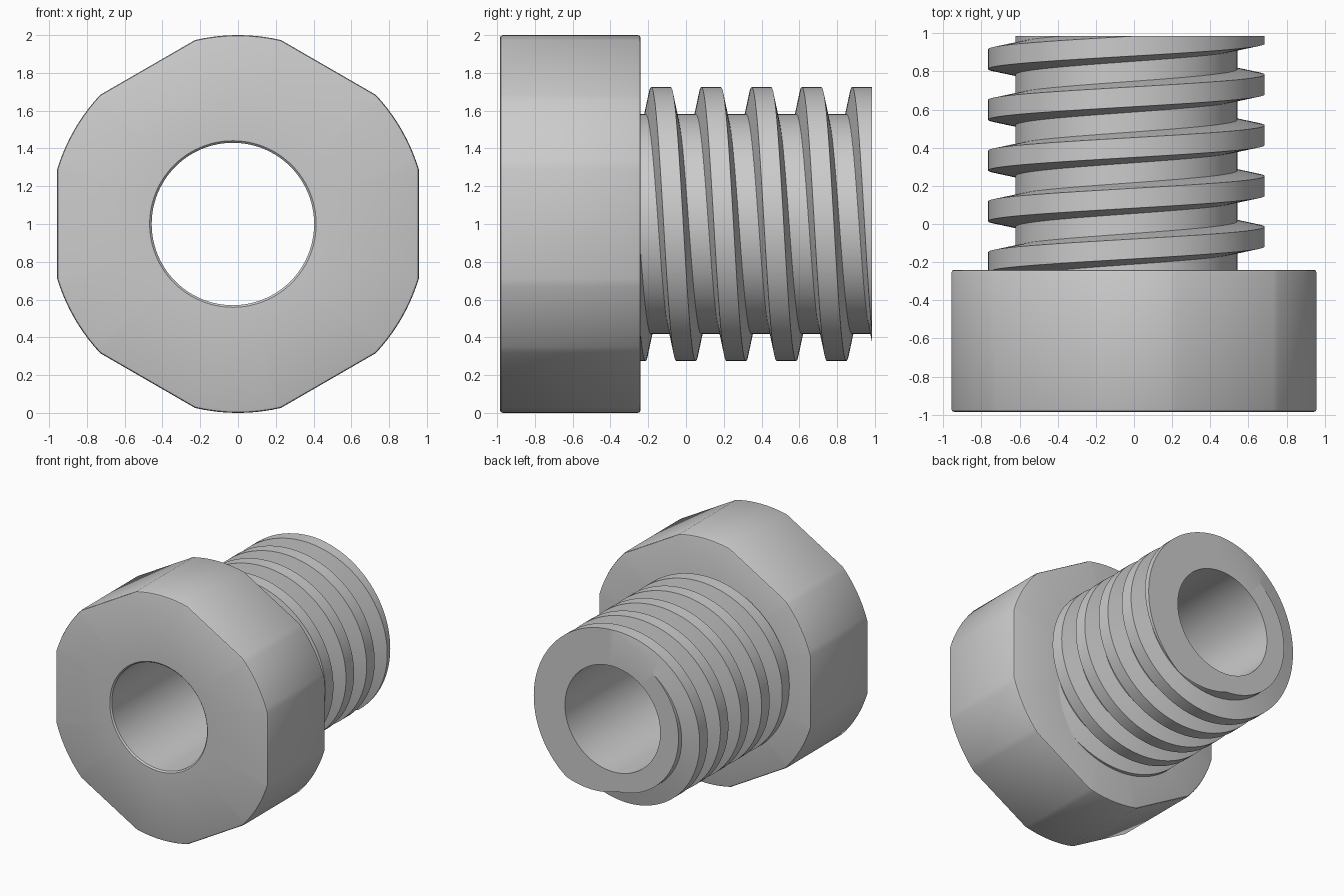
import bpy, bmesh, math
from math import sin, cos, pi
from mathutils import Vector

cube = bpy.data.objects.get("Cube")
if cube:
    bpy.data.objects.remove(cube, do_unlink=True)

steel = bpy.data.materials.new("grey metal")
steel.use_nodes = True
GREY = (0.6, 0.6, 0.6, 1)
steel.diffuse_color = GREY
steel.node_tree.nodes["Principled BSDF"].inputs["Base Color"].default_value = GREY

FRONT, HEAD_BACK, BACK = -0.985, -0.24, 0.985
BORE_X, BORE_R, BEVEL = -0.027, 0.43, 0.014
SHANK_X, ROOT_R, CREST_R, PITCH = -0.04, 0.582, 0.725, 0.266
SEG = 96


def finish(name, bm):
    bmesh.ops.recalc_face_normals(bm, faces=bm.faces)
    mesh = bpy.data.meshes.new(name)
    bm.to_mesh(mesh)
    bm.free()
    mesh.materials.append(steel)
    obj = bpy.data.objects.new(name, mesh)
    bpy.context.collection.objects.link(obj)
    bpy.ops.object.select_all(action="DESELECT")
    obj.select_set(True)
    bpy.context.view_layer.objects.active = obj
    bpy.ops.object.shade_smooth_by_angle(angle=math.radians(32))


def ring(bm, points, y):
    """Closed loop of vertices from (x, z) points at depth y."""
    return [bm.verts.new((x, y, z)) for x, z in points]


def close(bm, verts):
    return [bm.edges.new((a, b)) for a, b in zip(verts, verts[1:] + verts[:1])]


def loft(bm, a, b):
    for i in range(len(a)):
        j = (i + 1) % len(a)
        bm.faces.new((a[i], a[j], b[j], b[i]))


def circle(x, r):
    return [(x + r * cos(2 * pi * i / SEG), 1 + r * sin(2 * pi * i / SEG))
            for i in range(SEG)]


def edges_of(bm, verts):
    return [bm.edges.get((a, b)) for a, b in zip(verts, verts[1:] + verts[:1])]


def head_outline(inset):
    """Circle with six flats cut into it."""
    half = math.acos(0.957)
    arc, steps = pi / 3 - 2 * half, 10
    angles = [s * pi / 3 + half + arc * k / steps
              for s in range(6) for k in range(steps + 1)]
    return [((1 - inset) * cos(a), 1 + (1 - inset) * sin(a)) for a in angles]


# Head: flatted disc with softened rims and a chamfered hole at the front
bm = bmesh.new()
layers = [(BEVEL, FRONT), (BEVEL * 0.3, FRONT + BEVEL * 0.3), (0, FRONT + BEVEL),
          (0, HEAD_BACK - BEVEL), (BEVEL * 0.3, HEAD_BACK - BEVEL * 0.3),
          (BEVEL, HEAD_BACK)]
rings = [ring(bm, head_outline(inset), y) for inset, y in layers]
for a, b in zip(rings, rings[1:]):
    loft(bm, a, b)
mouth = ring(bm, circle(BORE_X, BORE_R + 0.011), FRONT)
throat = ring(bm, circle(BORE_X, BORE_R), FRONT + 0.011)
inner = ring(bm, circle(BORE_X, BORE_R), HEAD_BACK)
loft(bm, mouth, throat)
loft(bm, throat, inner)
for rim, hole in ((rings[0], mouth), (rings[-1], inner)):
    bmesh.ops.triangle_fill(bm, use_beauty=True, edges=edges_of(bm, rim) + edges_of(bm, hole))
finish("head", bm)

# Threaded shank: helical profile swept past both ends, then trimmed flat
bm = bmesh.new()
profile = [(-0.081, ROOT_R), (-0.052, CREST_R), (0.052, CREST_R), (0.081, ROOT_R)]
columns = []
for k in range(-3 * SEG, 6 * SEG + 1):
    a = 2 * pi * k / SEG
    columns.append([bm.verts.new((SHANK_X - r * sin(a), PITCH * k / SEG + dy, 1 - r * cos(a)))
                    for dy, r in profile])
for k in range(len(columns) - 1):
    here, there = columns[k], columns[k + 1]
    for j in range(3):
        bm.faces.new((here[j], here[j + 1], there[j + 1], there[j]))
    if k + 1 + SEG < len(columns):
        bm.faces.new((here[3], columns[k + SEG][0], columns[k + SEG + 1][0], there[3]))

for y, side in ((BACK, 1), (HEAD_BACK - 0.002, -1)):
    bmesh.ops.bisect_plane(bm, geom=bm.verts[:] + bm.edges[:] + bm.faces[:], dist=1e-6,
                           plane_co=(0, y, 0), plane_no=(0, side, 0), clear_outer=True)

# Bore through the shank and the flat end around it
rim = [e for e in bm.edges if e.is_boundary and all(abs(v.co.y - BACK) < 1e-4 for v in e.verts)]
near = ring(bm, circle(BORE_X, BORE_R), HEAD_BACK)
far = ring(bm, circle(BORE_X, BORE_R), BACK)
loft(bm, near, far)
bmesh.ops.triangle_fill(bm, use_beauty=True, edges=rim + edges_of(bm, far),
                        normal=Vector((0, 1, 0)))
finish("threaded_shank", bm)
